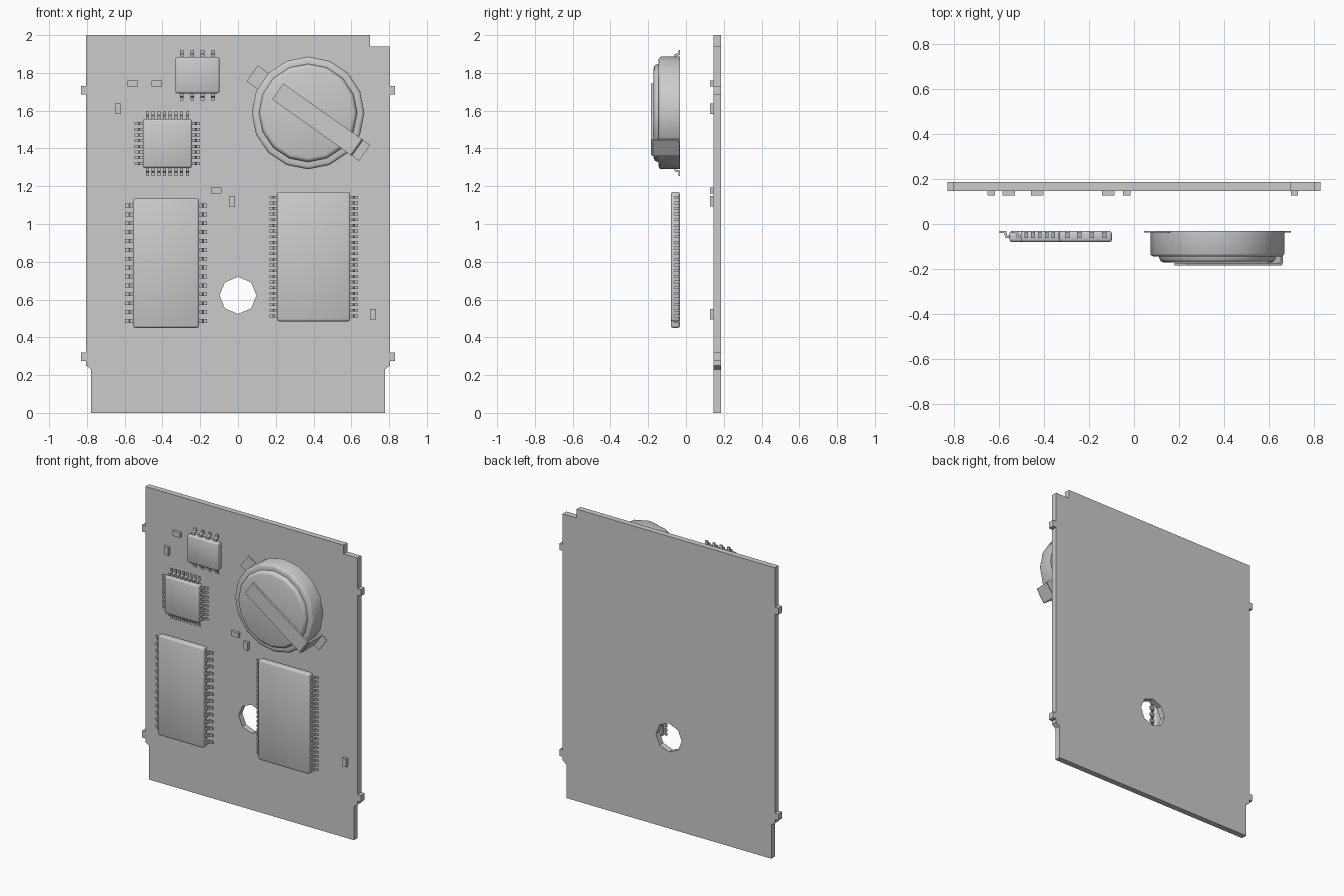
import bpy, bmesh, math
from mathutils import Vector, Matrix

if "Cube" in bpy.data.objects:
    bpy.data.objects.remove(bpy.data.objects["Cube"])

grey = bpy.data.materials.new("plain grey")
grey.use_nodes = True
grey.diffuse_color = (0.6, 0.6, 0.6, 1)
grey.node_tree.nodes["Principled BSDF"].inputs["Base Color"].default_value = (0.6, 0.6, 0.6, 1)

FOOT = -0.032    # plane the component feet rest on
CHIP_TOP = -0.08


def finish(name, bm, smooth=None):
    bmesh.ops.recalc_face_normals(bm, faces=bm.faces)
    mesh = bpy.data.meshes.new(name)
    bm.to_mesh(mesh)
    bm.free()
    mesh.materials.append(grey)
    ob = bpy.data.objects.new(name, mesh)
    bpy.context.collection.objects.link(ob)
    if smooth:
        bpy.ops.object.select_all(action='DESELECT')
        ob.select_set(True)
        bpy.context.view_layer.objects.active = ob
        bpy.ops.object.shade_smooth_by_angle(angle=math.radians(smooth))
    return ob


def add_box(bm, x0, x1, y0, y1, z0, z1):
    size = Matrix.Diagonal((x1 - x0, y1 - y0, z1 - z0, 1))
    mid = Matrix.Translation(((x0 + x1) / 2, (y0 + y1) / 2, (z0 + z1) / 2))
    return bmesh.ops.create_cube(bm, size=1, matrix=mid @ size)["verts"]


def add_prism(bm, points, offset):
    face = bm.faces.new([bm.verts.new(p) for p in points])
    ext = bmesh.ops.extrude_face_region(bm, geom=[face])["geom"]
    verts = [v for v in ext if isinstance(v, bmesh.types.BMVert)]
    bmesh.ops.translate(bm, verts=verts, vec=offset)


# Circuit board: stepped outline with side tabs, corner notch and chamfers
side = [(0.777, 0), (0.777, 0.23), (0.804, 0.25), (0.804, 0.275), (0.83, 0.275),
        (0.83, 0.32), (0.804, 0.32), (0.804, 1.685), (0.83, 1.685),
        (0.83, 1.73), (0.804, 1.73)]
outline = side + [(0.804, 1.94), (0.698, 1.94), (0.698, 2), (-0.804, 2)]
outline += [(-x, z) for x, z in reversed(side)]
bm = bmesh.new()
add_prism(bm, [(x, 0.146, z) for x, z in outline], (0, 0.04, 0))
board = finish("circuit_board", bm)

# Octagonal mounting hole
bm = bmesh.new()
ring = [(0.098 * math.cos(i * math.pi / 4), 0.1, 0.622 + 0.098 * math.sin(i * math.pi / 4))
        for i in range(8)]
add_prism(bm, ring, (0, 0.15, 0))
cutter = finish("hole_cutter", bm)
cutter.hide_render = True
cutter.hide_set(True)
cut = board.modifiers.new("hole", 'BOOLEAN')
cut.object = cutter
cut.solver = 'EXACT'
bpy.context.view_layer.objects.active = board
bpy.ops.object.modifier_apply(modifier="hole")
bpy.data.objects.remove(cutter)

# Small surface-mounted parts on the board face
bm = bmesh.new()
for x, z, upright in [(-0.557, 1.745, 0), (-0.43, 1.745, 0), (-0.635, 1.61, 1),
                      (-0.115, 1.178, 0), (-0.032, 1.12, 1), (0.714, 0.522, 1)]:
    w, h = (0.016, 0.028) if upright else (0.028, 0.016)
    add_box(bm, x - w, x + w, 0.127, 0.147, z - h, z + h)
finish("small_components", bm)


def add_pin(bm, base, out, along, width, length):
    """Gull-wing lead leaving the body at base in direction out."""
    k = length * 0.4
    profile = [(-0.01, -0.062), (k, -0.062), (k + 0.006, -0.04), (length, -0.04),
               (length, FOOT), (k - 0.004, FOOT), (k - 0.008, -0.052), (-0.01, -0.052)]
    pts = [base + out * d + Vector((0, y, 0)) - along * (width / 2) for d, y in profile]
    add_prism(bm, pts, along * width)


def chip(name, x0, x1, z0, z1, count, width, sides, reach, margin):
    bm = bmesh.new()
    add_box(bm, x0, x1, CHIP_TOP, FOOT, z0, z1)
    bmesh.ops.bevel(bm, geom=bm.edges[:], offset=0.011, segments=2,
                    profile=0.5, affect='EDGES')
    finish(name + "_body", bm, 60)
    bm = bmesh.new()
    cx, cz = (x0 + x1) / 2, (z0 + z1) / 2
    hx, hz = (x1 - x0) / 2, (z1 - z0) / 2
    X, Z = Vector((1, 0, 0)), Vector((0, 0, 1))
    for axis, along, half, span in [(X, Z, hx, hz), (Z, X, hz, hx)]:
        if ("x" if axis is X else "z") not in sides:
            continue
        for sign in (-1, 1):
            for i in range(count):
                t = (span - margin) * (2 * i / (count - 1) - 1)
                base = Vector((cx, 0, cz)) + axis * sign * half + along * t
                add_pin(bm, base, axis * sign, along, width, reach)
    finish(name + "_pins", bm)


chip("left_memory_chip", -0.555, -0.207, 0.45, 1.135, 14, 0.02, "x", 0.043, 0.037)
chip("right_memory_chip", 0.207, 0.594, 0.485, 1.17, 22, 0.015, "x", 0.04, 0.028)
chip("square_chip", -0.504, -0.244, 1.297, 1.555, 8, 0.016, "xz", 0.043, 0.024)
chip("small_chip", -0.332, -0.098, 1.692, 1.883, 4, 0.02, "z", 0.039, 0.034)

# Coin battery: lathed profile of (radius, y)
centre = Vector((0.371, 0, 1.588))
bm = bmesh.new()
profile = [(0.298, FOOT), (0.298, -0.132), (0.293, -0.141), (0.283, -0.145), (0.26, -0.145),
           (0.257, -0.158), (0.25, -0.167), (0.238, -0.171)]
rings = []
for r, y in profile:
    rings.append([bm.verts.new(centre + Vector((r * math.cos(a), y, r * math.sin(a))))
                  for a in (i * math.pi / 8 for i in range(16))])
for a, b in zip(rings, rings[1:]):
    for i in range(16):
        j = (i + 1) % 16
        bm.faces.new((a[i], a[j], b[j], b[i]))
bm.faces.new(rings[0])
bm.faces.new(rings[-1])
finish("coin_battery", bm, 50)

# Battery clip: folded strap across the front, plus the opposite foot
angle = math.radians(-35.3)
along = Vector((math.cos(angle), 0, math.sin(angle)))
across = Vector((-along.z, 0, along.x)) * 0.103


def strip(name, path):
    bm = bmesh.new()
    add_prism(bm, [centre + along * r + Vector((0, y, 0)) - across / 2 for r, y in path], across)
    finish(name, bm)


strip("battery_strap", [(-0.197, -0.185), (0.312, -0.185), (0.322, -0.175), (0.322, -0.038),
                        (0.366, -0.038), (0.366, FOOT), (0.31, FOOT), (0.31, -0.173),
                        (-0.197, -0.173)])
strip("battery_foot", [(-0.363, -0.038), (-0.25, -0.038), (-0.25, FOOT), (-0.363, FOOT)])
